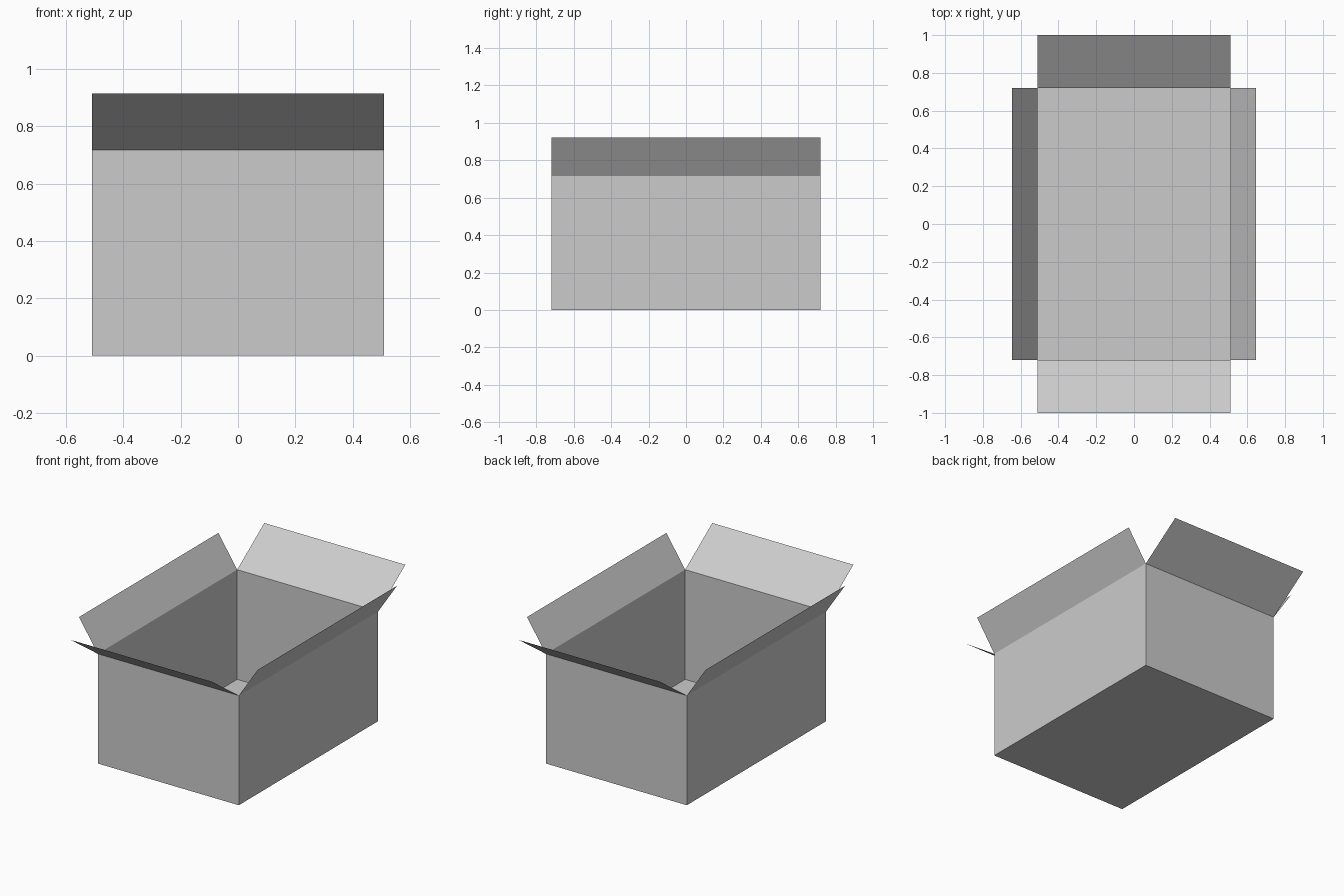
import bpy

cube = bpy.data.objects.get("Cube")
if cube:
    bpy.data.objects.remove(cube, do_unlink=True)

HALF_X, HALF_Y, HEIGHT = 0.51, 0.72, 0.717
FLAP_TOP_END, FLAP_TOP_SIDE = 0.915, 0.921
FLAP_OUT_END, FLAP_OUT_SIDE = 0.28, 0.136

# Plain grey cardboard
card = bpy.data.materials.new("grey card")
card.use_nodes = True
colour = (0.6, 0.6, 0.6, 1)
card.diffuse_color = colour
card.node_tree.nodes["Principled BSDF"].inputs["Base Color"].default_value = colour


def sheet(name, corners):
    """One thin flat panel of card."""
    mesh = bpy.data.meshes.new(name)
    mesh.from_pydata(corners, [], [range(len(corners))])
    mesh.materials.append(card)
    obj = bpy.data.objects.new(name, mesh)
    bpy.context.collection.objects.link(obj)
    return obj


def panel(name, a, b, low, high, out):
    """Upright panel over the edge a-b, its top pushed outward by out."""
    top = [(p[0] + out[0], p[1] + out[1], high) for p in (b, a)]
    return sheet(name, [(*a, low), (*b, low)] + top)


# Floor, facing down
sheet("floor", [(-HALF_X, -HALF_Y, 0), (-HALF_X, HALF_Y, 0),
                (HALF_X, HALF_Y, 0), (HALF_X, -HALF_Y, 0)])

# Front and back walls with their wide flaps
for name, s in (("front", -1), ("back", 1)):
    a, b = (s * HALF_X, s * HALF_Y), (-s * HALF_X, s * HALF_Y)
    panel(name + "_wall", a, b, 0, HEIGHT, (0, 0))
    panel(name + "_flap", a, b, HEIGHT, FLAP_TOP_END, (0, s * FLAP_OUT_END))

# Left and right walls with their narrow flaps
for name, s in (("left", 1), ("right", -1)):
    a, b = (s * HALF_X, -s * HALF_Y), (s * HALF_X, s * HALF_Y)
    panel(name + "_wall", a, b, 0, HEIGHT, (0, 0))
    panel(name + "_flap", a, b, HEIGHT, FLAP_TOP_SIDE, (s * FLAP_OUT_SIDE, 0))
